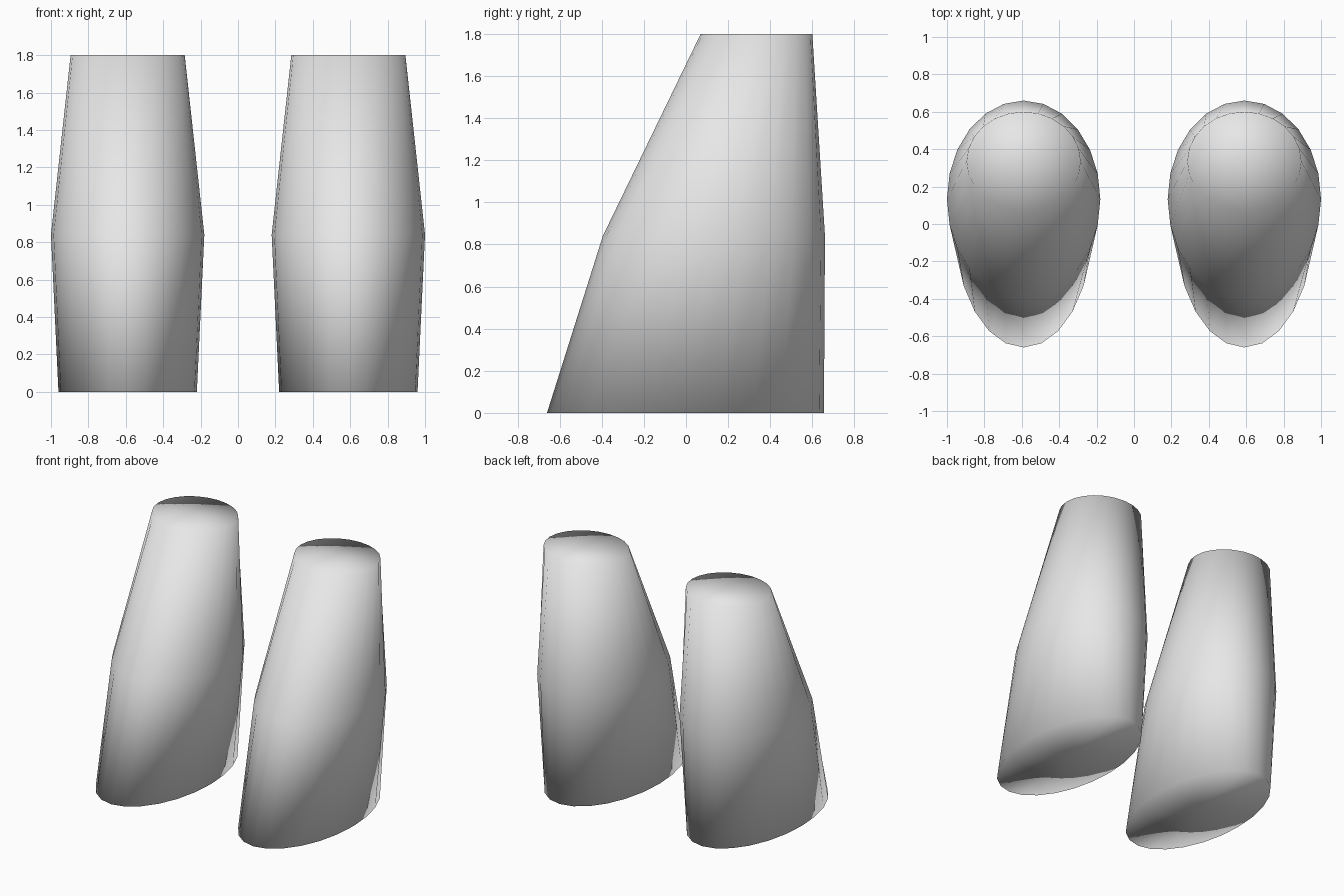
import bpy, bmesh, math

if "Cube" in bpy.data.objects:
    bpy.data.objects.remove(bpy.data.objects["Cube"])

SEGMENTS = 24
# (height, half width, front y, back y) of each elliptical ring
RINGS = [(0.0, 0.37, -0.66, 0.655),
         (0.84, 0.41, -0.395, 0.66),
         (1.8, 0.305, 0.07, 0.60)]

grey = bpy.data.materials.new("light grey")
grey.diffuse_color = (0.8, 0.8, 0.8, 1)
grey.use_nodes = True
grey.node_tree.nodes["Principled BSDF"].inputs["Base Color"].default_value = grey.diffuse_color


def make_leg(name, cx):
    bm = bmesh.new()
    rings = []
    for z, rx, front, back in RINGS:
        cy, ry = (front + back) / 2, (back - front) / 2
        angles = [2 * math.pi * i / SEGMENTS for i in range(SEGMENTS)]
        rings.append([bm.verts.new((cx + rx * math.cos(a), cy + ry * math.sin(a), z))
                      for a in angles])
    # side walls
    for lo, hi in zip(rings, rings[1:]):
        for i in range(SEGMENTS):
            j = (i + 1) % SEGMENTS
            bm.faces.new((lo[i], lo[j], hi[j], hi[i]))
    # flat fan caps, sharing the rim so the shading rolls over the edge
    for ring, (z, rx, front, back) in ((rings[0], RINGS[0]), (rings[-1], RINGS[-1])):
        mid = bm.verts.new((cx, (front + back) / 2, z))
        for i in range(SEGMENTS):
            bm.faces.new((ring[i], ring[(i + 1) % SEGMENTS], mid))
    bmesh.ops.recalc_face_normals(bm, faces=bm.faces)
    for f in bm.faces:
        f.smooth = True
    mesh = bpy.data.meshes.new(name)
    bm.to_mesh(mesh)
    bm.free()
    mesh.materials.append(grey)
    bpy.context.collection.objects.link(bpy.data.objects.new(name, mesh))


make_leg("left_leg", -0.59)
make_leg("right_leg", 0.59)
